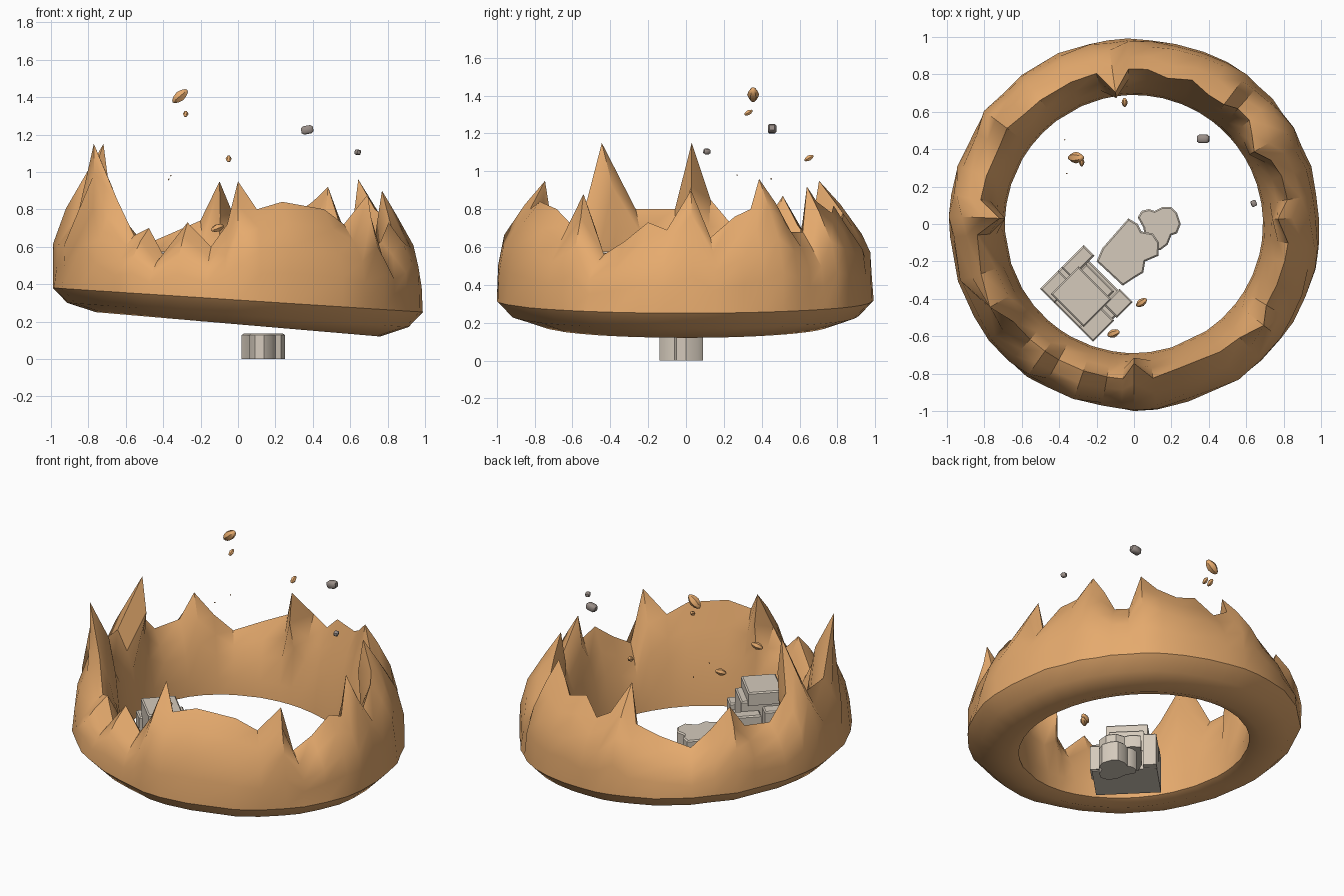
import bpy, bmesh, math, random
from mathutils import Vector, Matrix

if "Cube" in bpy.data.objects:
    bpy.data.objects.remove(bpy.data.objects["Cube"])

random.seed(4)

def material(name, rgb):
    m = bpy.data.materials.new(name)
    m.diffuse_color = (*rgb, 1)
    m.use_nodes = True
    m.node_tree.nodes["Principled BSDF"].inputs["Base Color"].default_value = m.diffuse_color
    return m

ORANGE = material("warm_orange", (0.79, 0.405, 0.155))
STONE = material("pale_stone", (0.66, 0.59, 0.50))
GREY = material("grey_pebble", (0.32, 0.27, 0.245))

def finish(name, bm, mat, smooth=None):
    bmesh.ops.recalc_face_normals(bm, faces=bm.faces)
    me = bpy.data.meshes.new(name)
    bm.to_mesh(me)
    bm.free()
    me.materials.append(mat)
    ob = bpy.data.objects.new(name, me)
    bpy.context.collection.objects.link(ob)
    if smooth:
        bpy.ops.object.select_all(action='DESELECT')
        ob.select_set(True)
        bpy.context.view_layer.objects.active = ob
        bpy.ops.object.shade_smooth_by_angle(angle=math.radians(smooth))
    return ob

# Jagged ring: (angle in degrees, height of the torn edge[, radius of the tip])
EDGE = [(2, .9, .77), (9, .65), (18, .76), (25, .8), (31, .96, .75), (37, .83), (42, .68), (48, .68),
        (53, .92, .8), (60, .84), (68, .78), (77, .82, .8), (85, .72), (92, .78), (98, .95, .71),
        (104, .74), (114, .68), (127, .61), (135, .72), (143, .87, .85), (150, .72), (162, .7),
        (171, .85), (177.6, 1.15, .72), (184, .8, .84), (198, .8, .86), (210, 1.15, .89),
        (219, .85), (228, .66), (235, .7), (241, .56), (251, .73), (260, .6), (266, .72),
        (270, .95, .745), (277, .8), (287, .84), (304, .8), (313, .72), (322, .88, .88),
        (328.5, .56), (337, .63), (346, .73), (353, .69)]

def ring():
    bm = bmesh.new()
    cols = []
    for deg, top, *tip in EDGE:
        a = math.radians(deg)
        base = 0.18 - 0.065 * math.cos(a)          # the ring leans to the right
        belly = base + 0.135

        def bulge(z):
            return 0.998 - 0.9 * max(0, z - base - 0.27) ** 2

        def up(f):
            return belly + (top - belly) * f
        rt = tip[0] if tip else min(0.83, bulge(top) - 0.04)
        j = random.uniform(-0.012, 0.004)
        prof = [(0.69, base + 0.03), (0.76, base + 0.005), (0.92 + j, base + 0.055), (0.997 + j, belly)]
        for f in (0.3, 0.55, 0.8):
            z = up(f)
            r = max(bulge(z), rt + 0.02) if rt > .87 else bulge(z) + (rt - bulge(top)) * f * f * f
            prof.append((min(r, 0.998) + j + random.uniform(-.018, .006), z))
        # top of the wall, then the steep inside face down to the opening
        prof += [(rt, top), (min(0.775, rt - 0.03), up(0.7)), (0.735, up(0.4)), (0.70, belly)]
        cols.append([bm.verts.new((r * math.cos(a), r * math.sin(a), z)) for r, z in prof])
    for c, d in zip(cols, cols[1:] + cols[:1]):
        n = len(c)
        for i in range(n):
            k = (i + 1) % n
            bm.faces.new((c[i], d[i], d[k], c[k]))
    finish("jagged_ring", bm, ORANGE, 40)

ring()

# Stones: extruded outlines with a chamfered upper edge
def slab(name, pts, z0, z1, bevel=0.008):
    bm = bmesh.new()
    face = bm.faces.new([bm.verts.new((x, y, z0)) for x, y in pts])
    ext = bmesh.ops.extrude_face_region(bm, geom=[face])
    top = [v for v in ext['geom'] if isinstance(v, bmesh.types.BMVert)]
    bmesh.ops.translate(bm, verts=top, vec=(0, 0, z1 - z0))
    edges = [e for e in bm.edges if all(v.co.z > z1 - 1e-4 for v in e.verts)]
    bmesh.ops.bevel(bm, geom=edges, offset=bevel, segments=1, affect='EDGES')
    return finish(name, bm, STONE, 35)

slab("lowest_stone", [(.02, .035), (.04, .07), (.08, .08), (.11, .07), (.15, .09), (.20, .09),
                      (.23, .06), (.25, 0), (.23, -.05), (.20, -.06), (.18, -.11), (.14, -.14),
                      (.09, -.13), (.06, -.08), (.05, -.02)], 0, .135)
slab("middle_stone", [(-.03, .03), (.02, 0), (.04, -.04), (.10, -.05), (.135, -.10), (.13, -.17),
                      (.06, -.20), (.05, -.26), (0, -.29), (-.06, -.33), (-.2, -.2), (-.17, -.13)],
     .20, .285)

# Block pile, laid out along the diagonal: u across, v away from the centre
def block(name, u0, u1, v0, v1, z0, z1):
    s = math.sqrt(0.5)
    pts = [((-u - v) * s, (u - v) * s) for u, v in ((u0, v0), (u1, v0), (u1, v1), (u0, v1))]
    slab(name, pts, z0, z1, 0.008)

block("block_base", -.28, .11, .31, .60, .23, .36)
block("block_side_left", .03, .11, .27, .44, .235, .45)
block("block_side_right", -.29, -.19, .30, .42, .235, .40)
block("block_corner", .0, .11, .46, .60, .34, .47)
block("block_back_corner", -.29, -.18, .44, .60, .34, .49)
block("block_core", -.18, .03, .33, .58, .34, .51)
block("block_cap", -.20, .05, .37, .58, .49, .575)

# Flying sparks (pointed) and pebbles (chunky)
def chip(name, loc, size, mat, tilt, pointed):
    bm = bmesh.new()
    if pointed:
        bmesh.ops.create_uvsphere(bm, u_segments=6, v_segments=6, radius=0.5)
    else:
        bmesh.ops.create_cube(bm, size=1)
        bmesh.ops.bevel(bm, geom=bm.edges[:], offset=0.2, segments=1, affect='EDGES')
    for v in bm.verts:
        if pointed:
            v.co.xy *= 1 - 0.4 * abs(v.co.z)
        v.co = Vector((v.co.x * size[0], v.co.y * size[1], v.co.z * size[2]))
    rot = Matrix.Rotation(math.radians(tilt[1]), 4, 'Z') @ Matrix.Rotation(math.radians(tilt[0]), 4, 'Y')
    bmesh.ops.transform(bm, matrix=Matrix.Translation(loc) @ rot, verts=bm.verts)
    finish(name, bm, mat, 40)

SPARKS = [((-.31, .355, 1.405), .105, 50, 0), ((-.28, .33, 1.31), .05, 60, 90),
          ((-.05, .65, 1.07), .055, 60, 90), ((-.11, -.585, .70), .075, 70, 20),
          ((.04, -.42, .55), .07, 75, 35), ((-.37, .45, .96), .012, 30, 0),
          ((-.36, .27, .98), .012, 60, 0)]
for i, (loc, n, t, z) in enumerate(SPARKS):
    chip(f"spark_{i + 1}", loc, (n * .6, n * .6, n), ORANGE, (t, z), True)
chip("pebble_1", (.37, .455, 1.225), (.065, .045, .045), GREY, (-10, 0), False)
chip("pebble_2", (.64, .11, 1.105), (.028, .034, .028), GREY, (10, 20), False)
